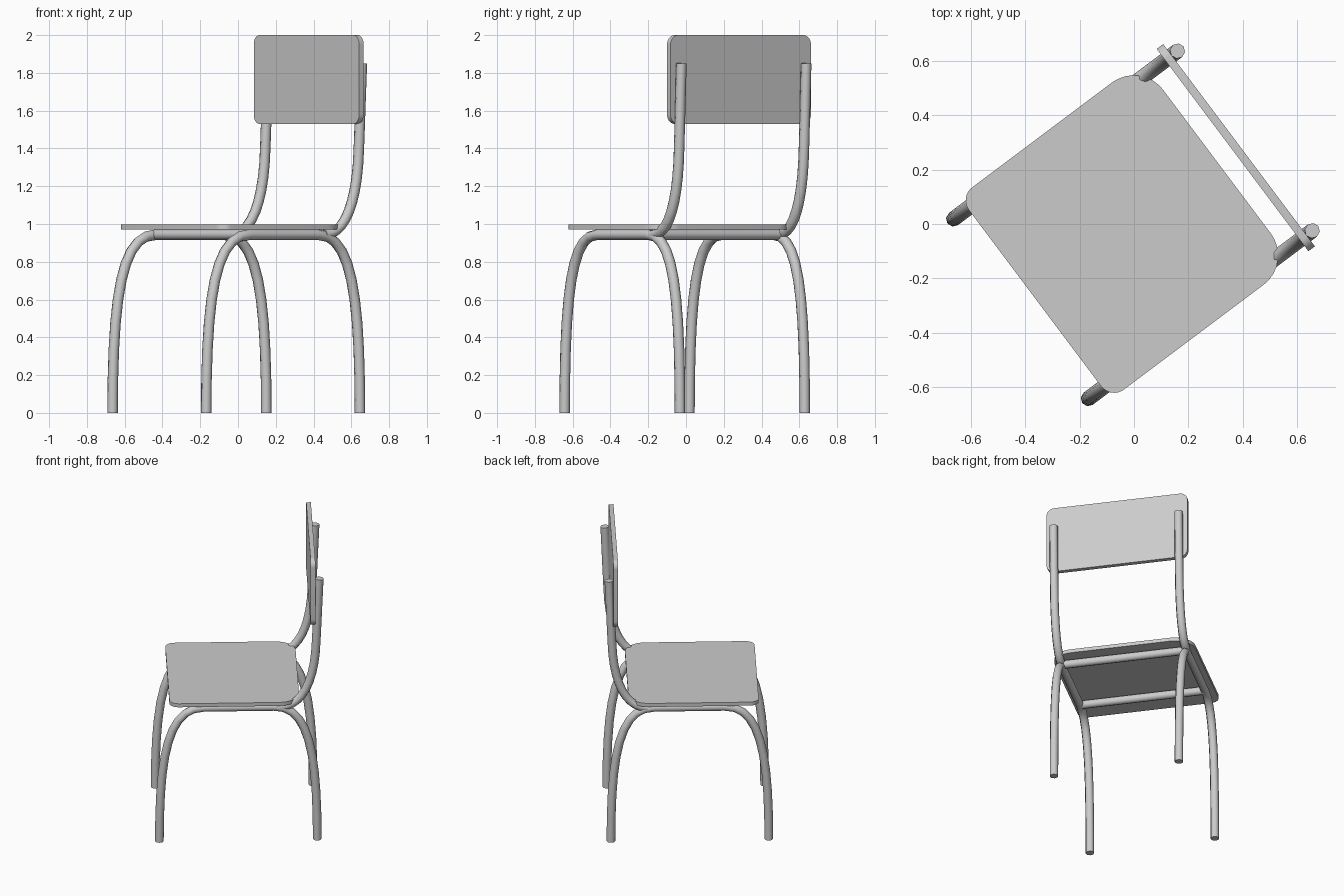
import bpy, bmesh
from math import atan2, sin, cos, pi, radians
from mathutils import Vector, Matrix

if "Cube" in bpy.data.objects:
    bpy.data.objects.remove(bpy.data.objects["Cube"])

# The chair is modelled facing -x (x = depth, y = width), then turned about z
TURN = Matrix.Rotation(atan2(0.6, 0.8), 4, 'Z')
R = 0.028          # tube radius
HALF_W = 0.413     # tube centre to middle of chair
RAIL_Z = 0.943


def finish(obj):
    bpy.ops.object.select_all(action='DESELECT')
    obj.select_set(True)
    bpy.context.view_layer.objects.active = obj
    if obj.type == 'CURVE':
        bpy.ops.object.convert(target='MESH')
        obj = bpy.context.view_layer.objects.active
    bpy.ops.object.shade_smooth_by_angle(angle=radians(50))
    obj.matrix_world = TURN


def tube(name, knots):
    """Octagonal tube along Bezier knots: (left handle, point, right handle)."""
    cu = bpy.data.curves.new(name, 'CURVE')
    cu.dimensions = '3D'
    cu.bevel_depth = R
    cu.bevel_resolution = 2
    cu.resolution_u = 10
    cu.use_fill_caps = True
    sp = cu.splines.new('BEZIER')
    sp.bezier_points.add(len(knots) - 1)
    for bp, (hl, co, hr) in zip(sp.bezier_points, knots):
        bp.handle_left_type = bp.handle_right_type = 'FREE'
        bp.handle_left, bp.co, bp.handle_right = hl, co, hr
    obj = bpy.data.objects.new(name, cu)
    bpy.context.collection.objects.link(obj)
    finish(obj)


def side_path(y, knots):
    return [[Vector((s, y, z)) for s, z in k] for k in knots]


def plate(name, corners, thick, place):
    """Flat plate with rounded corners: (u, v, radius, start angle), counter-clockwise."""
    bm = bmesh.new()
    verts = []
    for u, v, r, a0 in corners:
        cu = u - r * (1 if u > 0 else -1)
        cv = v - r * (1 if v > 0 else -1)
        for i in range(9):
            a = a0 + i / 8 * pi / 2
            verts.append(bm.verts.new(place(cu + r * cos(a), cv + r * sin(a))))
    face = bm.faces.new(verts)
    ext = bmesh.ops.extrude_face_region(bm, geom=[face])
    moved = [g for g in ext['geom'] if isinstance(g, bmesh.types.BMVert)]
    bmesh.ops.translate(bm, verts=moved, vec=thick)
    bmesh.ops.recalc_face_normals(bm, faces=bm.faces)
    me = bpy.data.meshes.new(name)
    bm.to_mesh(me)
    bm.free()
    obj = bpy.data.objects.new(name, me)
    bpy.context.collection.objects.link(obj)
    finish(obj)


# Side frames: front leg, seat rail and back leg bent from one tube
leg = [
    ((-0.52, -0.1), (-0.52, 0.0), (-0.52, 0.62)),
    ((-0.46, RAIL_Z), (-0.235, RAIL_Z), (-0.1, RAIL_Z)),
    ((0.1, RAIL_Z), (0.22, RAIL_Z), (0.44, RAIL_Z)),
    ((0.497, 0.62), (0.497, 0.0), (0.497, -0.1)),
]
# Back posts rising out of the rails
post = [
    ((0.2, RAIL_Z), (0.26, RAIL_Z), (0.40, RAIL_Z)),
    ((0.48, 1.12), (0.49, 1.4), (0.497, 1.55)),
    ((0.503, 1.7), (0.51, 1.85), (0.515, 1.95)),
]
for side, y in (("right", -HALF_W), ("left", HALF_W)):
    tube(side + "_leg_frame", side_path(y, leg))
    tube(side + "_back_post", side_path(y, post))

# Cross bars under the seat
for name, s in (("front_cross_bar", -0.24), ("rear_cross_bar", 0.29)):
    a, b = Vector((s, -HALF_W, RAIL_Z)), Vector((s, HALF_W, RAIL_Z))
    tube(name, [(a, a, a.lerp(b, 1 / 3)), (a.lerp(b, 2 / 3), b, b)])

# Seat: tight front corners, wide rear corners
plate("seat",
      [(0.382, 0.465, 0.135, 0), (-0.455, 0.465, 0.06, pi / 2),
       (-0.455, -0.465, 0.06, pi), (0.382, -0.465, 0.135, 1.5 * pi)],
      Vector((0, 0, 0.025)), lambda u, v: (u, v, 0.972))

# Backrest: upright plate in front of the posts
plate("backrest",
      [(0.465, 0.235, 0.05, 0), (-0.465, 0.235, 0.05, pi / 2),
       (-0.465, -0.235, 0.05, pi), (0.465, -0.235, 0.05, 1.5 * pi)],
      Vector((0.03, 0, 0)), lambda u, v: (0.453, u, 1.765 + v))
